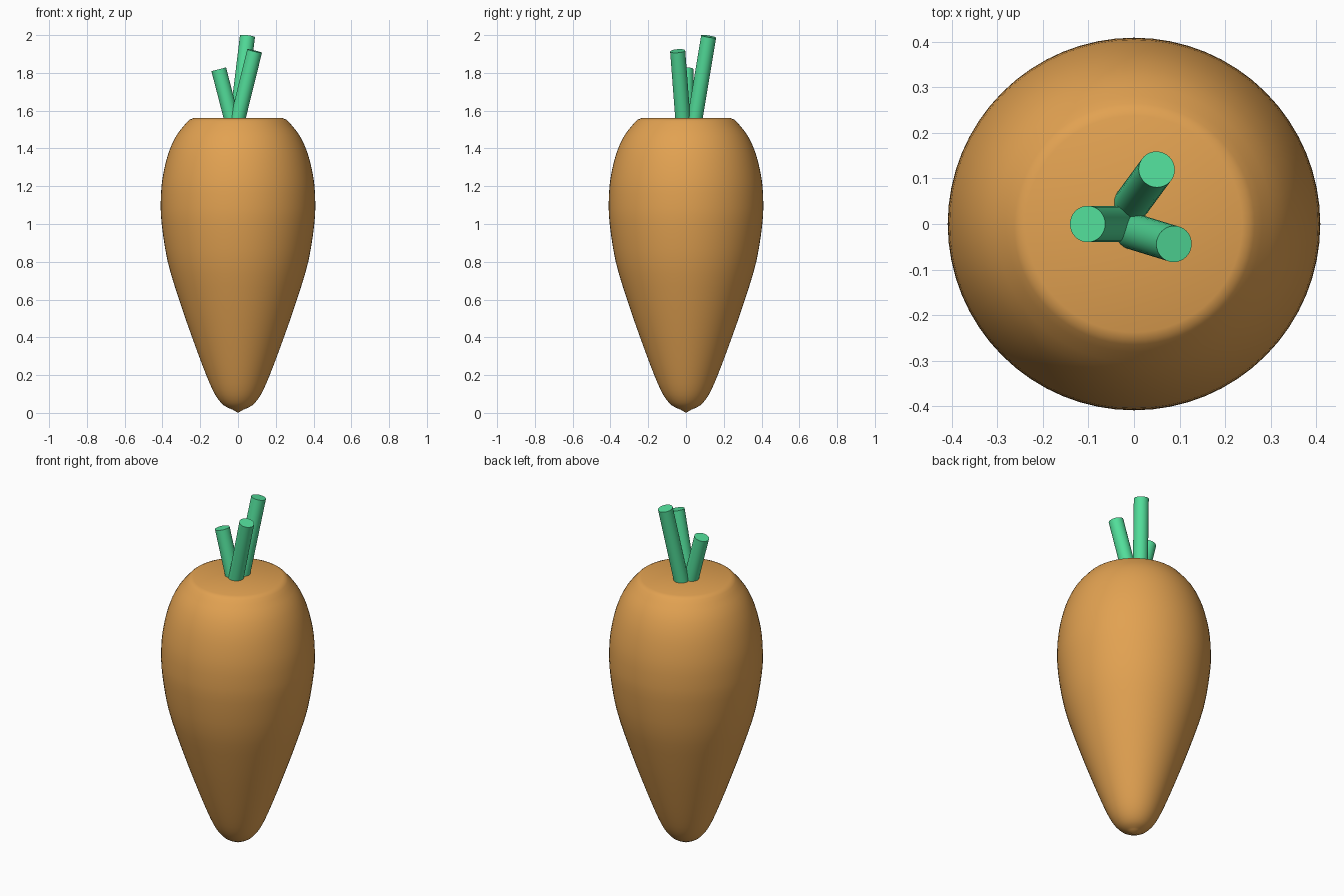
import bpy
import bmesh
from math import tau, radians
from mathutils import Vector

default = bpy.data.objects.get("Cube")
if default:
    bpy.data.objects.remove(default, do_unlink=True)


def make_material(name, rgb):
    mat = bpy.data.materials.new(name)
    mat.use_nodes = True
    mat.diffuse_color = (*rgb, 1)
    bsdf = mat.node_tree.nodes["Principled BSDF"]
    bsdf.inputs["Base Color"].default_value = (*rgb, 1)
    bsdf.inputs["Roughness"].default_value = 0.8
    return mat


def smooth_curve(points, steps):
    """Catmull-Rom interpolation through the profile points."""
    pts = [points[0]] + points + [points[-1]]
    result = []
    for a, b, c, d in zip(pts, pts[1:], pts[2:], pts[3:]):
        for i in range(steps):
            t = i / steps
            result.append(0.5 * (2 * b + (c - a) * t + (2 * a - 5 * b + 4 * c - d) * t**2
                                 + (3 * b - a - 3 * c + d) * t**3))
    return result + [points[-1]]


def finish(name, bm, mat):
    bmesh.ops.recalc_face_normals(bm, faces=bm.faces)
    mesh = bpy.data.meshes.new(name)
    bm.to_mesh(mesh)
    bm.free()
    mesh.materials.append(mat)
    obj = bpy.data.objects.new(name, mesh)
    bpy.context.collection.objects.link(obj)
    bpy.ops.object.select_all(action="DESELECT")
    obj.select_set(True)
    bpy.context.view_layer.objects.active = obj
    bpy.ops.object.shade_smooth_by_angle(angle=radians(30))
    return obj


def make_root(name, profile, mat, sides=64):
    """Revolve a (radius, height) profile around z."""
    bm = bmesh.new()
    verts = [bm.verts.new((p.x, 0, p.y)) for p in profile]
    edges = [bm.edges.new(pair) for pair in zip(verts, verts[1:])]
    bmesh.ops.spin(bm, geom=verts + edges, cent=(0, 0, 0), axis=(0, 0, 1),
                   angle=tau, steps=sides)
    bmesh.ops.remove_doubles(bm, verts=bm.verts, dist=0.0005)
    return finish(name, bm, mat)


def make_stem(name, base, tip, mat, radius=0.04):
    """Straight round stalk between two points, its root sunk in the crown."""
    base, tip = Vector(base), Vector(tip)
    axis = (tip - base).normalized()
    base -= axis * 0.06
    bm = bmesh.new()
    bmesh.ops.create_cone(bm, cap_ends=True, segments=32, radius1=radius,
                          radius2=radius, depth=(tip - base).length)
    turn = Vector((0, 0, 1)).rotation_difference(axis).to_matrix()
    bmesh.ops.rotate(bm, verts=bm.verts, matrix=turn)
    bmesh.ops.translate(bm, verts=bm.verts, vec=(base + tip) / 2)
    return finish(name, bm, mat)


orange = make_material("carrot orange", (0.76, 0.36, 0.083))
green = make_material("stem green", (0.085, 0.73, 0.325))

# Tapered root with a rounded shoulder and a flat crown
side = [Vector(p) for p in (
    (0.03, 0.018), (0.075, 0.04), (0.12, 0.095), (0.168, 0.2), (0.243, 0.4),
    (0.312, 0.6), (0.372, 0.8), (0.404, 1.0), (0.409, 1.12), (0.4, 1.24),
    (0.37, 1.37), (0.325, 1.47), (0.265, 1.545))]
crown = [Vector(p) for p in ((0.255, 1.553), (0.238, 1.56), (0, 1.56))]
make_root("carrot_root", [Vector((0, 0))] + smooth_curve(side, 3) + crown, orange)

# Three leaning stalks
make_stem("tall_back_stem", (-0.003, 0.048, 1.56), (0.05, 0.12, 1.993), green)
make_stem("front_left_stem", (0, -0.017, 1.56), (0.088, -0.044, 1.916), green)
make_stem("short_right_stem", (-0.035, 0, 1.56), (-0.102, 0, 1.819), green)
